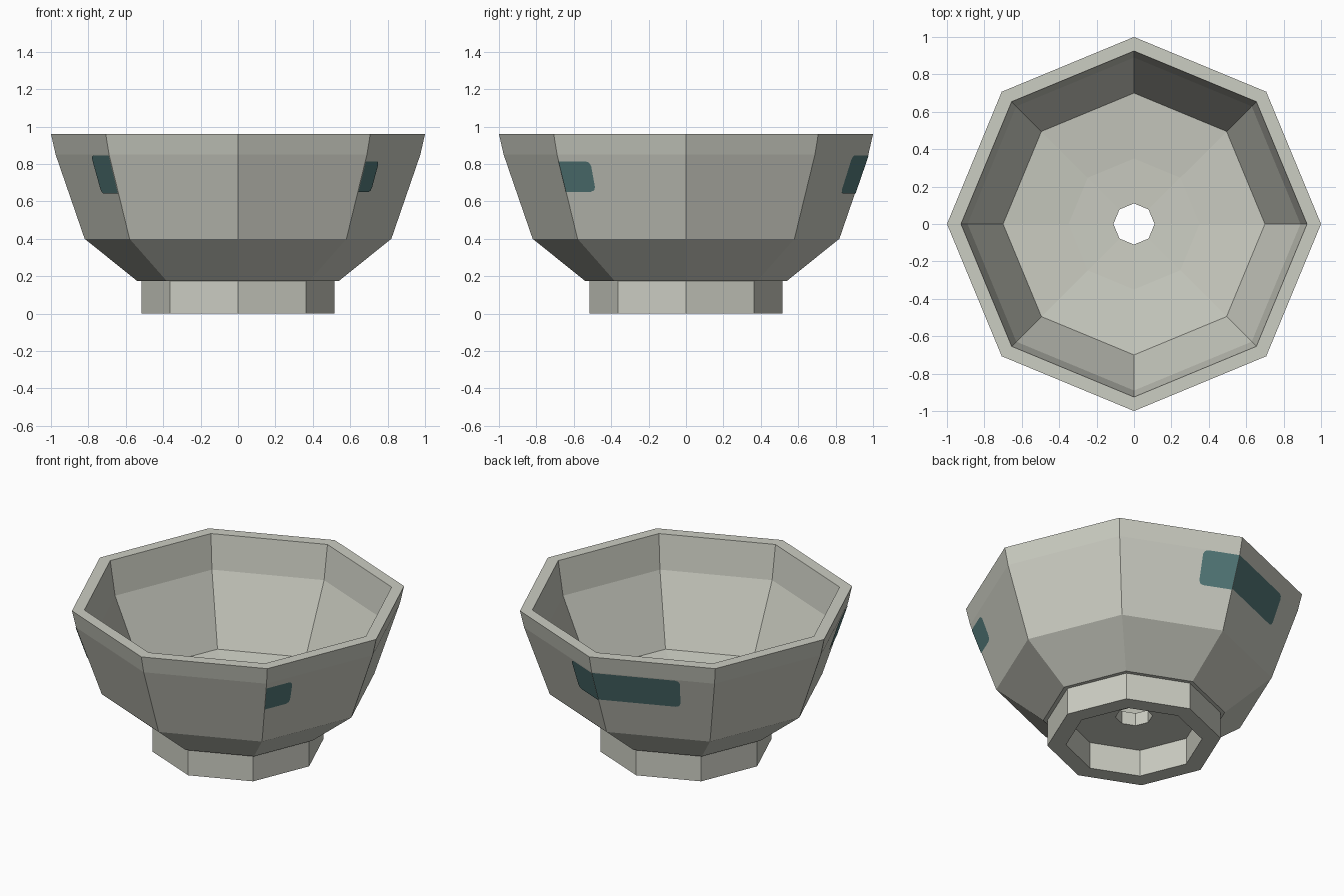
import bpy, bmesh, math
from mathutils import Vector

if "Cube" in bpy.data.objects:
    bpy.data.objects.remove(bpy.data.objects["Cube"])

SIDES = 8


def material(name, rgb):
    m = bpy.data.materials.new(name)
    m.diffuse_color = (*rgb, 1)
    m.use_nodes = True
    m.node_tree.nodes["Principled BSDF"].inputs["Base Color"].default_value = m.diffuse_color
    return m


stone = material("pale_stone", (0.60, 0.61, 0.54))
teal = material("dark_teal", (0.09, 0.195, 0.195))


def finish(name, bm, mat):
    mesh = bpy.data.meshes.new(name)
    bm.to_mesh(mesh)
    bm.free()
    mesh.materials.append(mat)
    ob = bpy.data.objects.new(name, mesh)
    bpy.context.collection.objects.link(ob)
    return ob


def ring_point(r, deg, z):
    a = math.radians(deg)
    return Vector((r * math.cos(a), r * math.sin(a), z))


def lathe(name, profile, mat):
    """Turn a closed (radius, z) profile into an eight-sided ring solid."""
    bm = bmesh.new()
    rings = [[bm.verts.new(ring_point(r, 360 * i / SIDES, z)) for r, z in profile]
             for i in range(SIDES)]
    n = len(profile)
    for i in range(SIDES):
        a, b = rings[i], rings[(i + 1) % SIDES]
        for j in range(n):
            k = (j + 1) % n
            bm.faces.new((a[j], b[j], b[k], a[k]))
    bmesh.ops.recalc_face_normals(bm, faces=bm.faces)
    return finish(name, bm, mat)


# Bowl with sloping floor and drain hole
LOW, HIGH = (0.82, 0.40), (0.975, 0.85)
lathe("bowl", [(0.11, 0.175), (0.54, 0.175), LOW, HIGH, (1.0, 0.96),
               (0.925, 0.96), (0.89, 0.74), (0.70, 0.307),
               (0.35, 0.27), (0.11, 0.26)], stone)

# Foot ring
lathe("foot_ring", [(0.405, 0), (0.515, 0), (0.515, 0.175), (0.405, 0.175)], stone)


def wall_point(start, step, t, z):
    """Point on the main outer wall, t of the way from one corner to the next."""
    r = LOW[0] + (HIGH[0] - LOW[0]) * (z - LOW[1]) / (HIGH[1] - LOW[1])
    return ring_point(r, start, z).lerp(ring_point(r, start + step, z), t)


def patch(name, start, step, width, z0, z1):
    """Painted patch from a wall corner, with rounded far corners."""
    rt, rz = 0.04, 0.025
    outline = [(0, z1), (0, z0)]
    for cz, a0 in ((z0 + rz, -90), (z1 - rz, 0)):
        for a in (a0, a0 + 45, a0 + 90):
            outline.append((width - rt + rt * math.cos(math.radians(a)),
                            cz + rz * math.sin(math.radians(a))))
    bm = bmesh.new()
    out = ring_point(0.004, start + step / 2, 0.0013)
    f = bm.faces.new([bm.verts.new(wall_point(start, step, t, z) + out)
                      for t, z in outline])
    f.normal_update()
    if f.normal.dot(out) < 0:
        f.normal_flip()
    finish(name, bm, teal)


# Teal patches: name, corner angle, direction, width, bottom, top
for args in (("back_patch_long", 90, 45, 0.72, 0.645, 0.845),
             ("back_patch_short", 90, -45, 0.30, 0.64, 0.845),
             ("left_patch", 225, -45, 0.33, 0.64, 0.845),
             ("right_patch", 315, 45, 0.25, 0.65, 0.813)):
    patch(*args)
